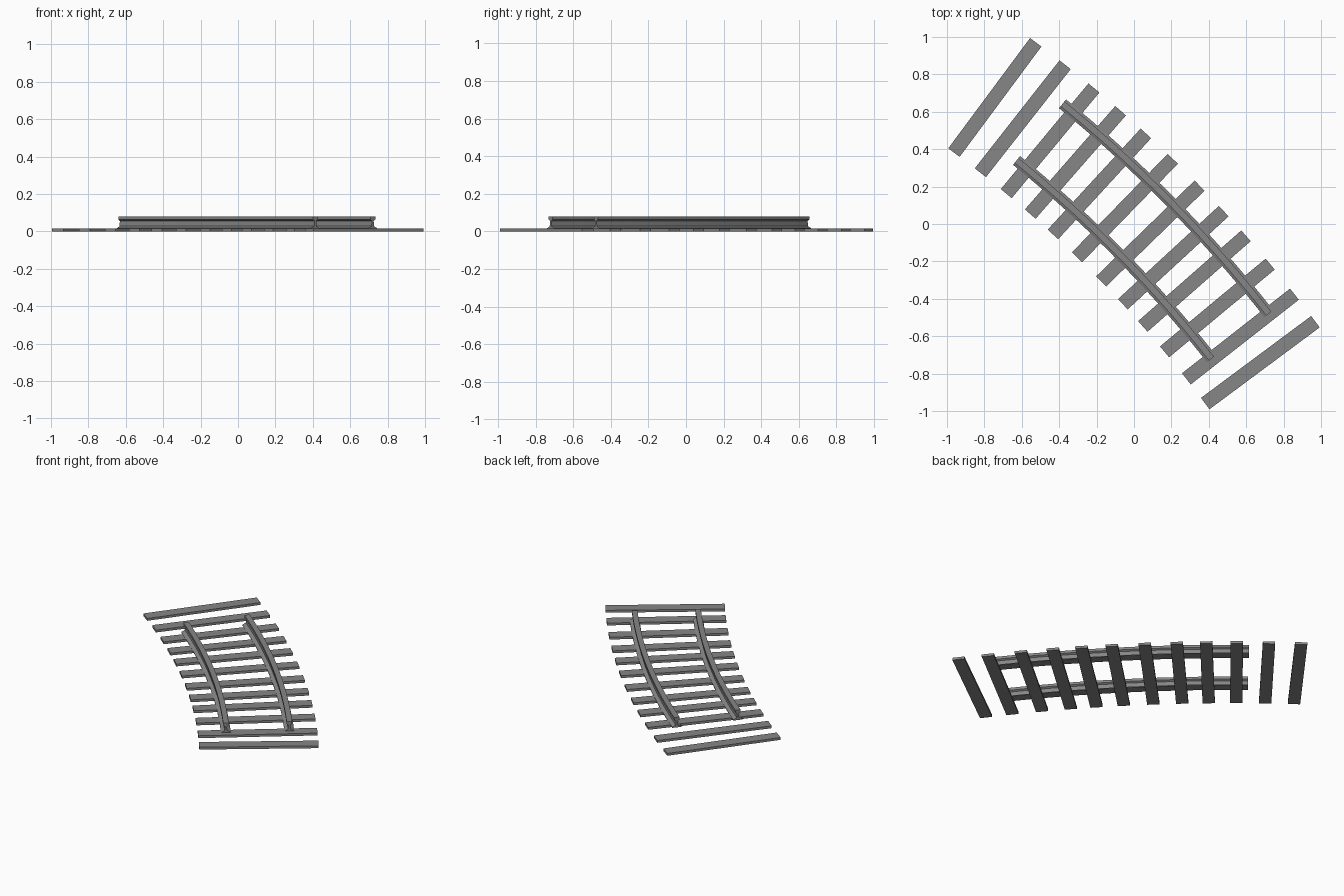
import bpy, bmesh, math
from mathutils import Matrix

cube = bpy.data.objects.get("Cube")
if cube:
    bpy.data.objects.remove(cube, do_unlink=True)

# Track curve: every part lies on arcs around one far centre
CX, CY, RADIUS = -4.824, -4.827, 6.851
HALF_GAUGE = 0.195
RAIL_START, RAIL_END, RAIL_STEPS = 50.92, 38.1, 20
SLEEPER_ANGLES = [53.45, 51.88, 50.31, 48.82, 47.38, 45.81,
                  44.2, 42.71, 41.3, 39.72, 38.08, 36.61]
SLEEPER_SIZE = (0.734, 0.076, 0.016)

grey = bpy.data.materials.new("track_grey")
grey.use_nodes = True
colour = (0.24, 0.24, 0.24, 1)
grey.diffuse_color = colour
grey.node_tree.nodes["Principled BSDF"].inputs["Base Color"].default_value = colour


def on_arc(radius, degrees, z):
    a = math.radians(degrees)
    return (CX + radius * math.cos(a), CY + radius * math.sin(a), z)


def finish(bm, name):
    bmesh.ops.recalc_face_normals(bm, faces=bm.faces)
    mesh = bpy.data.meshes.new(name)
    bm.to_mesh(mesh)
    bm.free()
    mesh.materials.append(grey)
    obj = bpy.data.objects.new(name, mesh)
    bpy.context.collection.objects.link(obj)
    return obj


# Sleepers: flat planks set radially across the curve
for i, angle in enumerate(SLEEPER_ANGLES, 1):
    bm = bmesh.new()
    bmesh.ops.create_cube(bm, size=1)
    length, width, height = SLEEPER_SIZE
    place = (Matrix.Translation(on_arc(RADIUS, angle, height / 2))
             @ Matrix.Rotation(math.radians(angle), 4, 'Z')
             @ Matrix.Diagonal((length, width, height, 1)))
    bm.transform(place)
    finish(bm, f"sleeper_{i}")

# Rail section: flanged foot, thin web and narrow head, mirrored
half = [(0.03, 0.012), (0.03, 0.017), (0.008, 0.028),
        (0.006, 0.056), (0.017, 0.063), (0.017, 0.08)]
section = half + [(-x, z) for x, z in reversed(half)]


def rail(name, radius):
    bm = bmesh.new()
    rings = []
    for s in range(RAIL_STEPS + 1):
        angle = RAIL_START + (RAIL_END - RAIL_START) * s / RAIL_STEPS
        rings.append([bm.verts.new(on_arc(radius + x, angle, z)) for x, z in section])
    n = len(section)
    for a, b in zip(rings, rings[1:]):
        for k in range(n):
            bm.faces.new((a[k], a[(k + 1) % n], b[(k + 1) % n], b[k]))
    bm.faces.new(rings[0])
    bm.faces.new(rings[-1])
    finish(bm, name)


rail("inner_rail", RADIUS - HALF_GAUGE)
rail("outer_rail", RADIUS + HALF_GAUGE)
